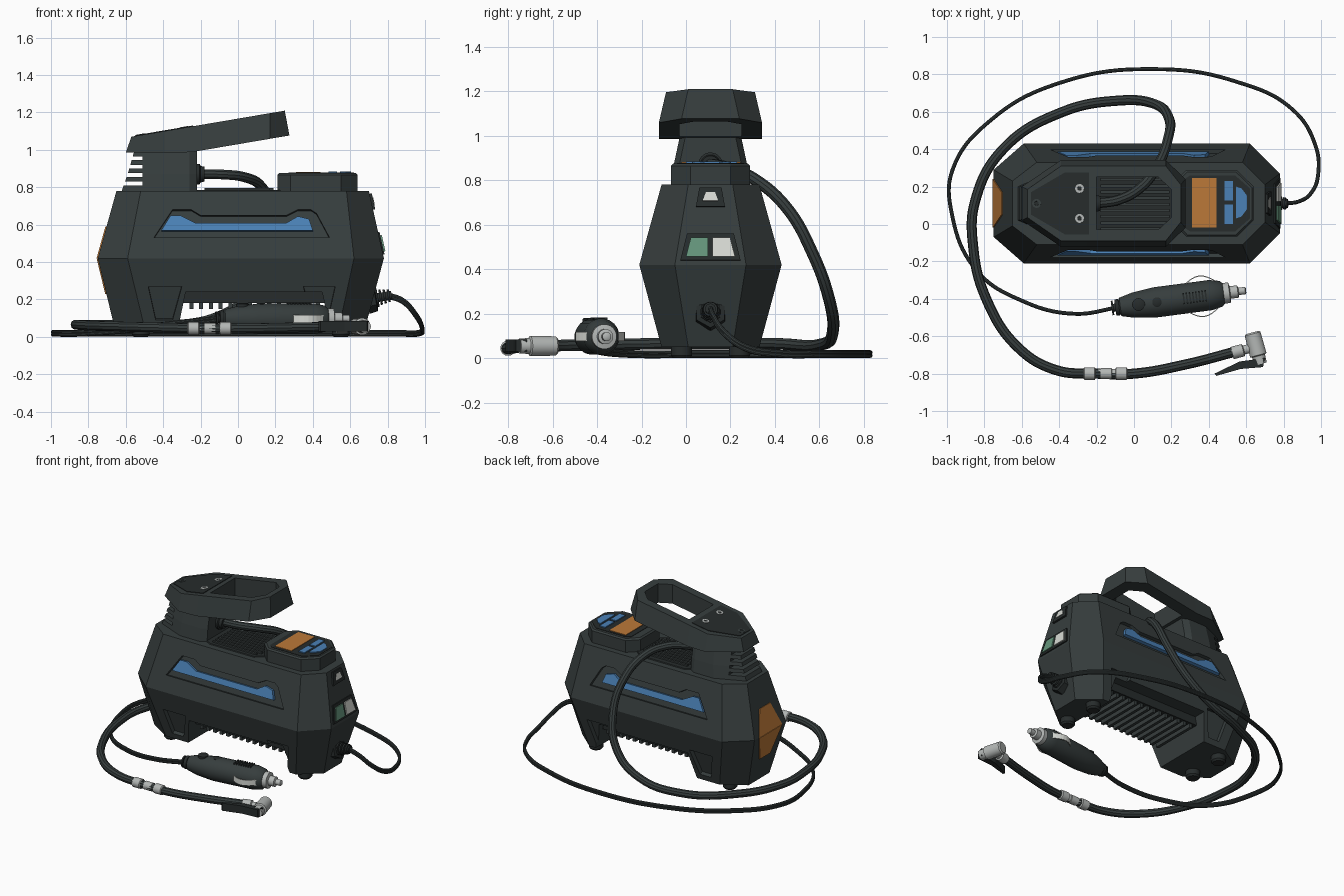
import bpy, bmesh, math
from mathutils import Vector, Matrix

if "Cube" in bpy.data.objects:
    bpy.data.objects.remove(bpy.data.objects["Cube"])

CY = 0.11  # body centre line in y
smooth = []

def mat(name, r, g, b):
    m = bpy.data.materials.new(name)
    m.diffuse_color = (r, g, b, 1)
    m.use_nodes = True
    m.node_tree.nodes["Principled BSDF"].inputs["Base Color"].default_value = m.diffuse_color
    return m

DARK = mat("dark_plastic", .037, .047, .047)
BLACK = mat("black_plastic", .02, .025, .025)
BLUE = mat("blue", .07, .22, .47)
ORANGE = mat("orange", .50, .19, .04)
GREEN = mat("green", .13, .30, .20)
LIGHT = mat("light_metal", .45, .47, .46)
WHITE = mat("white", .68, .70, .66)

def loft(name, rings, m, soft=False):
    """Skin a list of equal-length rings and cap both ends."""
    bm = bmesh.new()
    rs = [[bm.verts.new(p) for p in r] for r in rings]
    n = len(rs[0])
    for a, b in zip(rs, rs[1:]):
        for i in range(n):
            j = (i + 1) % n
            bm.faces.new((a[i], a[j], b[j], b[i]))
    bm.faces.new(rs[0][::-1])
    bm.faces.new(rs[-1])
    bmesh.ops.recalc_face_normals(bm, faces=bm.faces)
    me = bpy.data.meshes.new(name)
    bm.to_mesh(me)
    bm.free()
    ob = bpy.data.objects.new(name, me)
    bpy.context.collection.objects.link(ob)
    me.materials.append(m)
    if soft:
        smooth.append(ob)
    return ob

def ring(z, x0, x1, hy, xa, xb, ly, ry):
    """Chamfered rectangle about the body centre line."""
    h = [(x0, -ly), (xa, -hy), (xb, -hy), (x1, -ry)]
    return [(x, CY + y, z) for x, y in h + [(x, -y) for x, y in h[::-1]]]

def frame(o, ex, ey):
    ex, ey = Vector(ex), Vector(ey)
    n = ex.cross(ey).normalized()
    M = Matrix((ex, ey, n)).transposed().to_4x4()
    M.translation = o
    return M

def prism(name, pts, F, h0, h1, m, mirror=False):
    """Extrude an outline along the normal of a face frame."""
    rings = [[F @ Vector((u, v, h)) for u, v in pts] for h in (h0, h1)]
    if mirror:
        rings = [[Vector((p.x, 2 * CY - p.y, p.z)) for p in r] for r in rings]
    return loft(name, rings, m)

def box(name, x0, x1, y0, y1, z0, z1, m):
    return prism(name, [(x0, y0), (x1, y0), (x1, y1), (x0, y1)], Matrix(), z0, z1, m)

def lathe(name, p0, p1, prof, n, m, soft=True):
    """Turn (distance, radius) pairs about the axis p0 to p1."""
    p0 = Vector(p0)
    d = (Vector(p1) - p0).normalized()
    q = d.to_track_quat('Z', 'Y')
    rings = [[p0 + q @ Vector((r * math.cos(t), r * math.sin(t), s))
              for t in [2 * math.pi * (i + .5) / n for i in range(n)]] for s, r in prof]
    return loft(name, rings, m, soft)

def tube(name, pts, r, m):
    cu = bpy.data.curves.new(name, 'CURVE')
    cu.dimensions = '3D'
    cu.bevel_depth, cu.bevel_resolution, cu.resolution_u, cu.use_fill_caps = r, 3, 10, True
    sp = cu.splines.new('BEZIER')
    sp.bezier_points.add(len(pts) - 1)
    for bp, p in zip(sp.bezier_points, pts):
        bp.co = p
        bp.handle_left_type = bp.handle_right_type = 'AUTO'
    ob = bpy.data.objects.new(name, cu)
    bpy.context.collection.objects.link(ob)
    cu.materials.append(m)
    bpy.ops.object.select_all(action='DESELECT')
    ob.select_set(True)
    bpy.context.view_layer.objects.active = ob
    bpy.ops.object.convert(target='MESH')
    smooth.append(bpy.context.view_layer.objects.active)

def cut(ob, cutters):
    bpy.context.view_layer.objects.active = ob
    for c in cutters:
        md = ob.modifiers.new("cut", 'BOOLEAN')
        md.operation, md.solver, md.object = 'DIFFERENCE', 'EXACT', c
        bpy.ops.object.modifier_apply(modifier=md.name)
        bpy.data.objects.remove(c)

# Face frames on the housing: v is height above the widest line
FRONT = frame((0, -.21, .42), (1, 0, 0), (0, .278, 1))
FRONT_LOW = frame((0, -.21, .42), (1, 0, 0), (0, -.27, 1))
RIGHT = frame((.78, CY, .42), (0, 1, 0), (-.222, 0, 1))
LEFT = frame((-.75, CY, .42), (0, -1, 0), (.278, 0, 1))
LEFT_LOW = frame((-.75, CY, .42), (0, -1, 0), (-.243, 0, 1))

# Main housing with underside arch, side recesses and leg pockets
body = loft("housing", [ring(.05, -.66, .68, .22, -.50, .54, .12, .10),
                        ring(.42, -.75, .78, .32, -.59, .62, .18, .16),
                        ring(.78, -.65, .70, .22, -.52, .58, .12, .10)], DARK)
XZ = frame((0, 0, 0), (1, 0, 0), (0, 0, 1))
cutters = [prism("cutter", [(-.34, -.05), (.51, -.05), (.45, .24), (-.28, .24)], XZ, -1, 1, DARK)]
window = [(-.45, .11), (.49, .11), (.42, .24), (.39, .26), (.32, .26), (.26, .23),
          (-.20, .23), (-.25, .26), (-.35, .26)]
pockets = [[(-.48, -.15), (-.30, -.15), (-.35, -.33), (-.44, -.33)],
           [(.35, -.15), (.52, -.15), (.48, -.33), (.39, -.33)]]
for mir in (False, True):
    cutters.append(prism("cutter", window, FRONT, -.022, .08, DARK, mir))
    cutters += [prism("cutter", p, FRONT_LOW, -.03, .08, DARK, mir) for p in pockets]
cut(body, cutters)

# Blue side inserts
stripe = [(-.41, .15), (.40, .15), (.38, .21), (.32, .225), (.26, .19), (-.23, .19),
          (-.31, .23), (-.36, .23)]
for mir, side in ((False, "front"), (True, "back")):
    prism("blue_insert_" + side, stripe, FRONT, -.03, .0, BLUE, mir)

# Orange lamp on the left end, wrapped over the widest line
prism("end_lamp_upper", [(-.13, 0), (.13, 0), (.06, .17), (-.06, .17)], LEFT, -.01, .006, ORANGE)
prism("end_lamp_lower", [(-.06, -.19), (.06, -.19), (.13, 0), (-.13, 0)], LEFT_LOW, -.01, .006, ORANGE)

# Switch panel and work light on the right end
prism("switch_frame", [(-.135, .02), (.135, .02), (.105, .14), (-.105, .14)], RIGHT, -.01, .008, BLACK)
for s, nm, m in ((-1, "green_switch", GREEN), (1, "white_switch", WHITE)):
    prism(nm, [(s * .11, .035), (s * .01, .035), (s * .01, .12), (s * .088, .12)], RIGHT, 0, .016, m)
prism("light_frame", [(-.065, .26), (.065, .26), (.05, .345), (-.05, .345)], RIGHT, -.01, .012, BLACK)
prism("light_lens", [(-.035, .285), (.035, .285), (.02, .325), (-.02, .325)], RIGHT, 0, .015, WHITE)

# Underside cooling block and fins, rubber feet
box("cooling_block", -.30, .47, -.07, .29, .18, .26, BLACK)
for i in range(14):
    x = -.26 + i * .052
    box("cooling_fin", x, x + .022, -.06, .28, .15, .20, DARK)
for x in (-.52, .55):
    for y in (-.02, .24):
        lathe("rubber_foot", (x, y, 0), (x, y, 1), [(0, .038), (.012, .048), (.06, .048)], 20, BLACK)

# Ribbed deck between the neck and the display
loft("rib_deck", [ring(.775, -.22, .23, .18, -.18, .17, .16, .13),
                  ring(.785, -.22, .23, .17, -.18, .17, .15, .12)], BLACK)
for i in range(9):
    y = CY - .145 + i * .033
    box("deck_rib", -.18, .19 - .02 * (i in (0, 8)), y, y + .016, .78, .795, DARK)

# Neck with vent slots
neck = loft("neck", [ring(.77, -.625, -.22, .178, -.42, -.26, .09, .15),
                     ring(.87, -.59, -.22, .165, -.41, -.26, .085, .14),
                     ring(1.01, -.55, -.22, .135, -.40, -.26, .07, .11)], DARK)
cut(neck, [box("cutter", -.8, -.51, -.3, .5, z, z + .02, DARK) for z in (.81, .855, .90, .945)])
lathe("hose_port", (-.24, CY, .87), (0, CY, .87), [(0, .055), (.035, .055), (.04, .045), (.06, .04)], 20, BLACK)

# Sloping handle: top and bottom rings follow the slope, flat over the neck
def handle_ring(z0, zmin, x0, x1, hy, ly, ry):
    h = [(x0, ly), (-.39, hy), (-.25, hy), (.17, hy), (x1, ry)]
    pts = [(x, -y) for x, y in h] + h[::-1]
    return [(x, CY + y, max(z0 + .17 * x, zmin)) for x, y in pts]

handle = loft("handle", [handle_ring(1.03, .985, -.60, .275, .232, .09, .13),
                         handle_ring(1.167, 0, -.57, .25, .20, .075, .10)], DARK)
grip = [(-.20, -.14), (.13, -.14), (.20, -.075), (.20, .075), (.13, .14), (-.20, .14)]
cut(handle, [prism("cutter", grip, Matrix.Translation((0, CY, 0)), .8, 1.5, DARK)])
TOP = frame((0, CY, 1.167), (1, 0, .17), (0, 1, 0))
prism("handle_plate", [(-.55, -.06), (-.37, -.165), (-.24, -.165), (-.24, .165), (-.37, .165), (-.55, .06)],
      TOP, -.02, .004, BLACK)
for u, v in ((-.52, 0), (-.29, .08), (-.29, -.08)):
    p = TOP @ Vector((u, v, 0))
    lathe("handle_screw", p, p + Vector((-.17, 0, 1)), [(0, .024), (.006, .024), (.006, .012), (.002, .010)],
          16, LIGHT if u > -.5 else DARK)

# Display pod with screen and buttons
loft("display_pod", [ring(.77, .21, .64, .178, .28, .55, .11, .09),
                     ring(.865, .21, .64, .178, .28, .55, .11, .09),
                     ring(.875, .22, .63, .168, .285, .545, .10, .085)], DARK)
loft("display_bezel", [ring(z, .27, .62, .15, .30, .54, .13, .08) for z in (.87, .878)], BLACK)
box("screen", .31, .44, -.02, .245, .87, .882, ORANGE)
for nm, y in (("minus_button", .125), ("plus_button", 0)):
    box(nm, .485, .53, y, y + .105, .87, .885, BLUE)
prism("mode_button", [(.545, .03), (.575, .04), (.605, .08), (.605, .15), (.575, .19), (.545, .2)],
      Matrix(), .87, .885, BLUE)

# Air hose
tube("air_hose", [(-.20, .11, .87), (-.08, .13, .868), (.03, .19, .855), (.12, .30, .81), (.18, .45, .68),
                  (.185, .57, .47), (.10, .645, .26), (-.08, .66, .12), (-.38, .60, .06), (-.70, .40, .065),
                  (-.85, .12, .065), (-.86, -.12, .065), (-.79, -.40, .06), (-.62, -.66, .055),
                  (-.42, -.78, .05), (-.20, -.80, .045), (0, -.80, .045), (.28, -.75, .05), (.55, -.68, .055)],
     .027, DARK)
lathe("hose_coupling", (-.27, -.80, .045), (-.03, -.80, .045),
      [(0, .028), (.005, .035), (.06, .035), (.065, .026), (.09, .026), (.092, .03), (.15, .03),
       (.152, .026), (.17, .026), (.175, .035), (.23, .035), (.235, .028)], 12, LIGHT)

# Valve chuck with lever
lathe("chuck_ferrule", (.525, -.69, .055), (.62, -.665, .055), [(0, .035), (.06, .035), (.065, .025), (.11, .025)], 12, LIGHT)
lathe("chuck_head", (.632, -.58, .055), (.675, -.74, .055),
      [(0, .036), (.008, .044), (.125, .046), (.13, .036), (.175, .034)], 20, LIGHT)
prism("chuck_lever", [(.43, -.80), (.565, -.735), (.64, -.725), (.70, -.715), (.69, -.765), (.57, -.775), (.44, -.812)],
      Matrix(), .03, .085, BLACK)

# Twin power cable with strain relief at the housing
lathe("cable_port", (.69, CY, .20), (.8, CY, .22), [(0, .078), (.045, .072), (.05, .05), (.06, .05)], 6, BLACK, False)
relief = []
for i in range(4):
    d = i * .022
    relief += [(d, .046 - i * .004), (d + .012, .045 - i * .004), (d + .012, .024), (d + .022, .024)]
lathe("strain_relief", (.735, CY, .208), (.82, CY, .222), relief, 14, BLACK)
cable = [(.80, .11, .215), (.88, .12, .185), (.95, .17, .11), (.985, .27, .04), (.97, .42, .014), (.85, .61, .012),
         (.55, .76, .012), (.12, .828, .012), (-.38, .76, .012), (-.76, .56, .012), (-.97, .29, .012),
         (-.975, .06, .012), (-.84, -.25, .012), (-.60, -.41, .03), (-.32, -.48, .065), (-.08, -.445, .09)]
for k in (0, 1):
    tube("power_cable", [(x, y, z + .014 * k) for x, y, z in cable], .0105, DARK)

# Power plug
P0 = Vector((-.085, -.445, .097))
D = Vector((.99, .13, 0)).normalized()
N = Vector((-D.y, D.x, 0))
lathe("plug_body", P0, P0 + D, [(0, .03), (.012, .05), (.08, .068), (.2, .082), (.5, .082), (.555, .07), (.57, .055)], 20, DARK)
lathe("plug_relief", P0 - D * .035, P0 + D, [(0, .04), (.01, .04), (.01, .022), (.02, .022), (.02, .045), (.04, .045)], 14, BLACK)
lathe("plug_tip", P0 + D * .56, P0 + D, [(0, .056), (.04, .056), (.045, .034), (.085, .034), (.09, .02), (.125, .02), (.13, .012)], 20, LIGHT)
for d, r in ((.11, .034), (.21, .026)):
    p = P0 + D * d + Vector((0, 0, .06))
    lathe("plug_button", p, p + Vector((0, 0, 1)), [(0, r), (.02, r), (.024, r - .006)], 18, BLACK)
PLUG = frame(P0, D, N)
for i in range(8):
    u = .35 + i * .017
    prism("plug_rib", [(u, -.03), (u + .008, -.03), (u + .008, .03), (u, .03)], PLUG, .07, .086, BLACK)
for s in (-1, 1):
    arc = [(.36 + .18 * t / 8, .07 + .042 * math.sin(math.pi * t / 8)) for t in range(9)]
    prism("plug_contact", [(u, s * v) for u, v in arc] + [(u, s * (v - .006)) for u, v in arc[::-1]],
          PLUG, -.02, .02, WHITE)

# Smooth the round parts only
bpy.ops.object.select_all(action='DESELECT')
for ob in smooth:
    ob.select_set(True)
bpy.context.view_layer.objects.active = smooth[0]
bpy.ops.object.shade_smooth_by_angle(angle=math.radians(35))
